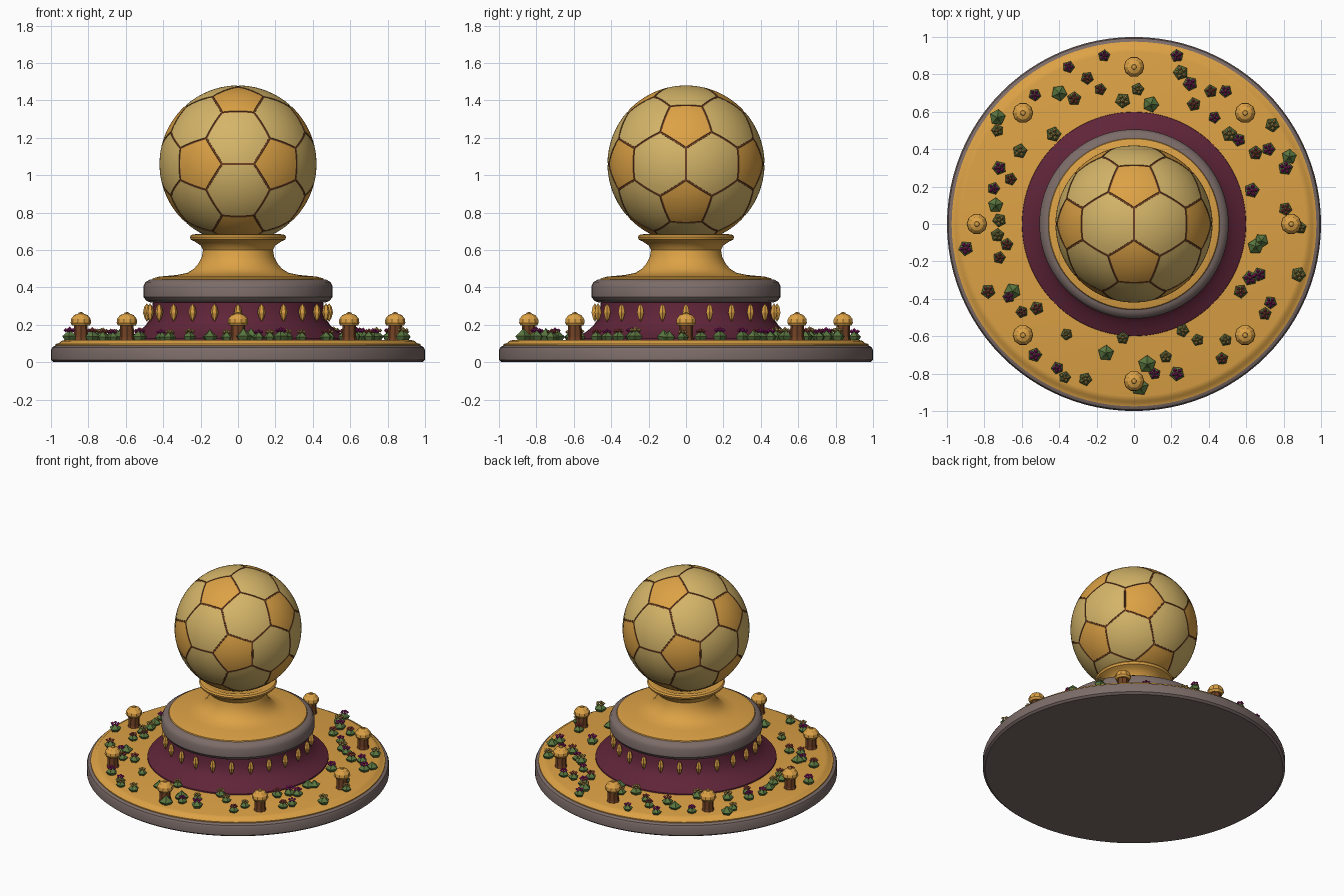
import bpy, bmesh, math, random
from mathutils import Vector, Matrix

if "Cube" in bpy.data.objects:
    bpy.data.objects.remove(bpy.data.objects["Cube"])

random.seed(4)


def material(name, rgb):
    m = bpy.data.materials.new(name)
    m.diffuse_color = (*rgb, 1)
    m.use_nodes = True
    m.node_tree.nodes["Principled BSDF"].inputs["Base Color"].default_value = m.diffuse_color
    return m


GOLD = material("gold", (0.72, 0.36, 0.06))
CREAM = material("pale_gold", (0.66, 0.46, 0.14))
BROWN = material("brown", (0.17, 0.055, 0.018))
PURPLE = material("plum", (0.115, 0.018, 0.04))
GREY = material("warm_grey", (0.2, 0.15, 0.14))
GREEN = material("leaf_green", (0.10, 0.18, 0.05))
PINK = material("magenta", (0.35, 0.014, 0.19))
RED = material("rose_red", (0.38, 0.065, 0.06))
TAN = material("straw", (0.5, 0.33, 0.09))


def finish(name, bm, mats, smooth=None):
    bmesh.ops.recalc_face_normals(bm, faces=bm.faces)
    me = bpy.data.meshes.new(name)
    bm.to_mesh(me)
    bm.free()
    for m in mats:
        me.materials.append(m)
    if smooth:
        me.shade_smooth()
        me.set_sharp_from_angle(angle=math.radians(smooth))
    ob = bpy.data.objects.new(name, me)
    bpy.context.collection.objects.link(ob)
    return ob


def lathe(bm, profile, steps, at=(0, 0), index=0):
    """Turn an (r, z) profile around a vertical axis; r = 0 closes an end."""
    rings = []
    for r, z in profile:
        n = 1 if r == 0 else steps
        rings.append([bm.verts.new((at[0] + r * math.cos(math.tau * i / steps),
                                    at[1] + r * math.sin(math.tau * i / steps), z))
                      for i in range(n)])
    for a, b in zip(rings, rings[1:]):
        for i in range(steps):
            j = (i + 1) % steps
            corners = [a[i % len(a)], a[j % len(a)], b[j % len(b)], b[i % len(b)]]
            f = bm.faces.new(list(dict.fromkeys(corners)))
            f.material_index = index


def turned(name, profile, mat, steps=96):
    bm = bmesh.new()
    lathe(bm, profile, steps)
    return finish(name, bm, [mat], 35)


# Base disc and stepped pedestal
turned("base_plinth", [(0, 0), (0.985, 0), (1, 0.012), (1, 0.065), (0.993, 0.08),
                       (0.975, 0.09), (0, 0.09)], GREY)
turned("base_top", [(0.975, 0.085), (0.975, 0.097), (0.955, 0.103), (0.945, 0.114),
                    (0.92, 0.12), (0, 0.12)], GOLD)
turned("plum_skirt", [(0.6, 0.115), (0.598, 0.128), (0.57, 0.142), (0.53, 0.165), (0.495, 0.195),
                      (0.472, 0.23), (0.46, 0.27), (0.455, 0.325)], PURPLE)
turned("grey_tier", [(0, 0.32), (0.47, 0.32), (0.49, 0.328), (0.506, 0.35), (0.506, 0.405),
                     (0.495, 0.428), (0.47, 0.443), (0, 0.443)], GREY)
turned("gold_neck", [(0.46, 0.44), (0.455, 0.449), (0.42, 0.458), (0.33, 0.466), (0.27, 0.478),
                     (0.235, 0.5), (0.21, 0.53), (0.193, 0.565), (0.187, 0.6),
                     (0.2, 0.625), (0.23, 0.645), (0.252, 0.655), (0.257, 0.67), (0.25, 0.681),
                     (0.225, 0.685), (0.2, 0.675), (0, 0.66)], GOLD)

# Hanging spindle ornaments around the skirt
bm = bmesh.new()
for i in range(24):
    a = math.tau * i / 24
    lathe(bm, [(0, 0.215), (0.012, 0.235), (0.021, 0.265), (0.015, 0.295), (0, 0.315)], 6,
          (0.487 * math.cos(a), 0.487 * math.sin(a)))
finish("spindle_ornaments", bm, [GOLD])

# Lantern posts
bm = bmesh.new()
for i in range(8):
    a = math.tau * i / 8
    p = (0.84 * math.cos(a), 0.84 * math.sin(a))
    lathe(bm, [(0.042, 0.118), (0.038, 0.135), (0.036, 0.2)], 8, p, 1)
    lathe(bm, [(0, 0.195), (0.046, 0.195), (0.055, 0.21), (0.052, 0.232), (0.036, 0.252),
               (0.014, 0.26), (0.012, 0.266), (0, 0.268)], 10, p, 0)
finish("lantern_posts", bm, [GOLD, BROWN])

# Panelled ball: truncated icosahedron, inset for the seams, rounded to a sphere
RADIUS, CENTRE = 0.42, Vector((0, 0, 1.06))
PHI = (1 + 5 ** 0.5) / 2
tips = [Vector(v) for s in (1, -1) for t in (PHI, -PHI)
        for v in ((s, t, 0), (0, s, t), (t, 0, s))]
bm = bmesh.new()
for a in tips:
    for b in tips:
        if a != b and (a - b).length < 2.1:
            bm.verts.new(a.lerp(b, 1 / 3).normalized())
bmesh.ops.convex_hull(bm, input=bm.verts)
bmesh.ops.dissolve_limit(bm, angle_limit=math.radians(3), verts=bm.verts, edges=bm.edges)
panels = list(bm.faces)
seams = bmesh.ops.inset_individual(bm, faces=panels, thickness=0.016)["faces"]
for f in seams:
    f.material_index = 2
for f in panels:
    f.material_index = 1 if len(f.verts) == 5 else 0
bmesh.ops.poke(bm, faces=panels)
bmesh.ops.subdivide_edges(bm, edges=bm.edges, cuts=4, use_grid_fill=True)
for v in bm.verts:
    sunk = all(f.material_index == 2 for f in v.link_faces)
    v.co = v.co.normalized() * (RADIUS - (0.003 if sunk else 0)) + CENTRE
finish("panelled_ball", bm, [CREAM, GOLD, BROWN], 40)

# Flower bed: plan positions in hundredths, by blossom colour
BEDS = {
    "magenta_flowers": (PINK, [
        (-16, 90), (-35, 84), (23, 90), (30, 75), (-53, 69), (49, 71), (43, 57), (63, 18),
        (81, 30), (-75, 19), (-72, 30), (-90, -13), (-67, -39), (-53, -70), (-41, -77),
        (11, -80), (23, -80), (73, -42), (67, -27), (62, -29), (56, 45), (72, 40)]),
    "rose_flowers": (RED, [
        (-25, 78), (-18, 72), (-32, 67), (32, 64), (41, 71), (-66, 24), (-72, -18), (-68, -11),
        (-78, -36), (-52, -45), (-60, -47), (47, -72), (57, -36), (70, -48), (81, 8), (65, 38)]),
    "straw_flowers": (TAN, [
        (25, 81), (-6, 66), (2, 72), (74, 53), (-43, 48), (-61, 39), (-73, 50), (89, -2),
        (88, -27), (-36, -59), (-6, -61), (26, -57), (34, -62), (-26, -83), (-37, -82),
        (17, -71), (49, -62), (-73, -6), (51, 48), (-72, 2)]),
    "leafy_plants": (None, [
        (-40, 70), (9, 64), (65, -12), (-15, -69), (7, -75), (-73, 57), (83, 36), (-74, 10),
        (3, -87), (68, -9), (-65, -36)]),
}


def plant(bm, x, y, blossom):
    spin = random.uniform(0, math.tau)
    size = random.uniform(0.85, 1.1)
    start = len(bm.verts)
    # faceted leaf mound
    k = 1.0 if blossom else 1.2
    lathe(bm, [(0, 0), (0.026 * k, 0), (0.038 * k, 0.02), (0.02 * k, 0.036), (0, 0.05 * k)], 5)
    # ring of small blossoms around a centre one
    if blossom:
        for i in range(6):
            a = math.tau * i / 5
            r, z = (0.02, 0.05) if i < 5 else (0, 0.058)
            lathe(bm, [(0, z - 0.012), (0.011, z), (0, z + 0.01)], 5,
                  (r * math.cos(a), r * math.sin(a)), 1)
    bm.verts.ensure_lookup_table()
    bmesh.ops.transform(bm, verts=bm.verts[start:],
                        matrix=Matrix.Translation((x, y, 0.118)) @ Matrix.Rotation(spin, 4, 'Z')
                        @ Matrix.Scale(size, 4))


for name, (mat, spots) in BEDS.items():
    bm = bmesh.new()
    for x, y in spots:
        plant(bm, x / 100, y / 100, mat is not None)
    finish(name, bm, [GREEN] + ([mat] if mat else []))
